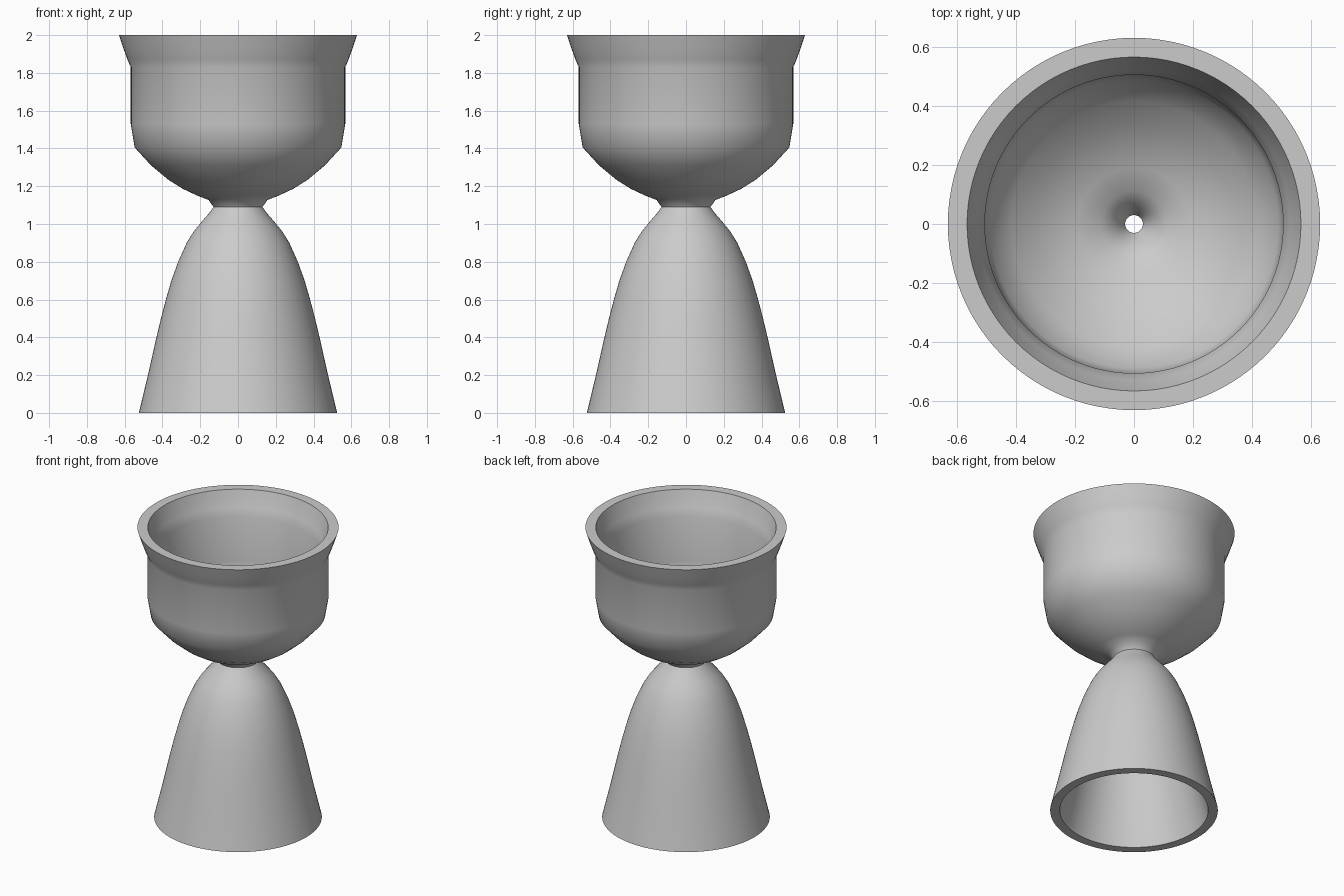
import bpy, bmesh, math

SEGMENTS = 96

# Outer wall, foot to rim: (radius, height)
outer = [(0.525, 0), (0.477, 0.2), (0.432, 0.4), (0.408, 0.5), (0.382, 0.6), (0.353, 0.7),
         (0.317, 0.8), (0.272, 0.9), (0.235, 0.96), (0.19, 1.015), (0.155, 1.055),
         (0.13, 1.09), (0.155, 1.127), (0.215, 1.15), (0.29, 1.185), (0.37, 1.235),
         (0.46, 1.31), (0.547, 1.405), (0.568, 1.53), (0.568, 1.83),
         (0.585, 1.87), (0.607, 1.93), (0.63, 2.0)]

# Inner wall, rim down through the pinched neck and back to the foot
inner = [(0.565, 2.0), (0.548, 1.945), (0.528, 1.89), (0.505, 1.835), (0.505, 1.53),
         (0.488, 1.43), (0.415, 1.355), (0.335, 1.285), (0.26, 1.238), (0.19, 1.206),
         (0.11, 1.18), (0.03, 1.10), (0.03, 1.075), (0.10, 1.02), (0.145, 0.975), (0.185, 0.92),
         (0.22, 0.865), (0.262, 0.78), (0.297, 0.68), (0.325, 0.58), (0.35, 0.48),
         (0.373, 0.38), (0.419, 0.18), (0.465, 0)]


def lathe(name, profile):
    """Revolve a closed profile around the z axis."""
    bm = bmesh.new()
    rings = []
    for r, z in profile:
        rings.append([bm.verts.new((r * math.cos(2 * math.pi * i / SEGMENTS),
                                    r * math.sin(2 * math.pi * i / SEGMENTS), z))
                      for i in range(SEGMENTS)])
    for a, b in zip(rings, rings[1:] + rings[:1]):
        for i in range(SEGMENTS):
            j = (i + 1) % SEGMENTS
            bm.faces.new((a[i], a[j], b[j], b[i]))
    bmesh.ops.recalc_face_normals(bm, faces=bm.faces)
    mesh = bpy.data.meshes.new(name)
    bm.to_mesh(mesh)
    bm.free()
    obj = bpy.data.objects.new(name, mesh)
    bpy.context.collection.objects.link(obj)
    return obj


# Double-ended cup: bowl on top, hollow flared foot below
cup = lathe("double_cup", outer + inner)
bpy.context.view_layer.objects.active = cup
cup.select_set(True)
bpy.ops.object.shade_smooth_by_angle(angle=math.radians(50))
